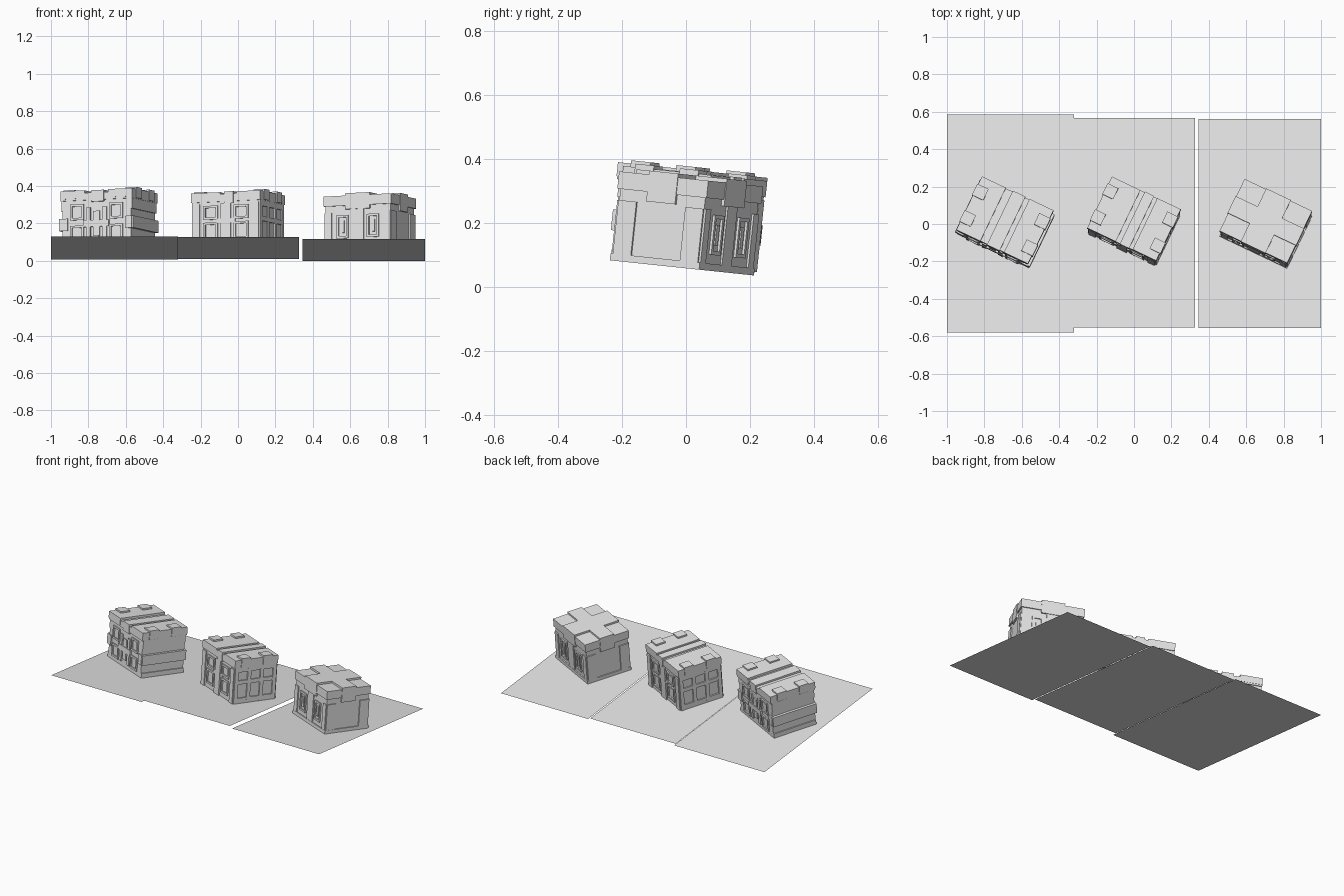
import bpy, bmesh, math
from mathutils import Matrix, Vector

if "Cube" in bpy.data.objects:
    bpy.data.objects.remove(bpy.data.objects["Cube"])

grey = bpy.data.materials.new("concrete_grey")
grey.diffuse_color = (0.8, 0.8, 0.8, 1)
grey.use_nodes = True
grey.node_tree.nodes["Principled BSDF"].inputs["Base Color"].default_value = grey.diffuse_color
TILT = Matrix.Rotation(math.radians(-6), 4, 'X')


def finish(name, bm, matrix):
    me = bpy.data.meshes.new(name)
    bm.to_mesh(me)
    bm.free()
    me.materials.append(grey)
    ob = bpy.data.objects.new(name, me)
    ob.matrix_world = matrix
    bpy.context.collection.objects.link(ob)


class Part:
    """Collects boxes into one named mesh in the frame of a building."""

    def __init__(self, name, matrix, w, d):
        self.name, self.matrix, self.w, self.d = name, matrix, w, d
        self.bm = bmesh.new()

    def box(self, x0, x1, y0, y1, z0, z1):
        mid = Vector(((x0 + x1) / 2, (y0 + y1) / 2, (z0 + z1) / 2))
        size = Matrix.Diagonal((x1 - x0, y1 - y0, z1 - z0, 1))
        bmesh.ops.create_cube(self.bm, size=1, matrix=Matrix.Translation(mid) @ size)

    def plate(self, side, t0, t1, z0, z1, out):
        """Raised plate on one wall, t runs along that wall."""
        w, d, e = self.w / 2, self.d / 2, 0.005
        if side in ("front", "back"):
            s = -1 if side == "front" else 1
            a, b = sorted((s * (d - e), s * (d + out)))
            self.box(t0, t1, a, b, z0, z1)
        else:
            s = -1 if side == "left" else 1
            a, b = sorted((s * (w - e), s * (w + out)))
            self.box(a, b, t0, t1, z0, z1)

    def frame(self, side, t, z0, z1, width, out=0.008, bar=0.012):
        """Window surround with a raised centre panel."""
        a, b = t - width / 2, t + width / 2
        self.plate(side, a, a + bar, z0, z1, out)
        self.plate(side, b - bar, b, z0, z1, out)
        self.plate(side, a + bar, b - bar, z0, z0 + bar, out)
        self.plate(side, a + bar, b - bar, z1 - bar, z1, out)

    def done(self):
        finish(self.name, self.bm, self.matrix)


# Ground sheets, tilted and single sided in thickness
SHEETS = [("left", -1.0, -0.32, -0.58, 0.585, 0.068),
          ("middle", -0.32, 0.325, -0.553, 0.567, 0.070),
          ("right", 0.345, 1.0, -0.557, 0.562, 0.0588)]
for name, x0, x1, y0, y1, z in SHEETS:
    bm = bmesh.new()
    c = math.cos(math.radians(6))
    bm.faces.new([bm.verts.new((x, y / c, 0)) for x, y in
                  ((x0, y0), (x1, y0), (x1, y1), (x0, y1))])
    finish(name + "_ground", bm, Matrix.Translation((0, 0, z)) @ TILT)


def place(x, y, z):
    return (Matrix.Translation((0, 0, z)) @ TILT @ Matrix.Translation((x, y, 0))
            @ Matrix.Rotation(math.radians(-25.5), 4, 'Z'))


SIGNS = (-1, 1)
LONG, SHORT = ("front", "back"), ("left", "right")

# ---- Right building: cross roof ----
M = place(0.705, -0.013, 0.0588)
w, d = 0.385, 0.295
p = Part("cross_building_walls", M, w, d)
p.box(-w / 2, w / 2, -d / 2, d / 2, 0, 0.27)
p.box(-0.2, 0.2, -0.155, 0.155, 0, 0.022)
p.done()

p = Part("cross_building_roof", M, w, d)
for sx in SIGNS:
    for sy in SIGNS:
        x, y = sorted((sx * 0.07, sx * 0.2)), sorted((sy * 0.048, sy * 0.155))
        p.box(*x, *y, 0.225, 0.279)
p.box(-0.073, 0.073, -0.158, 0.158, 0.205, 0.291)
p.box(-0.203, 0.203, -0.05, 0.05, 0.195, 0.291)
p.done()

p = Part("cross_building_trim", M, w, d)
for side in LONG:
    for s in SIGNS:
        p.frame(side, s * 0.09, 0.05, 0.175, 0.07)
        p.plate(side, s * 0.09 - 0.01, s * 0.09 + 0.01, 0.08, 0.145, 0.006)
        a, b = sorted((s * 0.155, s * 0.193))
        p.plate(side, a, b, 0.02, 0.19, 0.007)
    p.plate(side, -0.035, 0.035, 0.02, 0.205, 0.006)
for side in SHORT:
    for s in SIGNS:
        a, b = sorted((s * 0.085, s * 0.1475))
        p.plate(side, a, b, 0.02, 0.19, 0.007)
p.done()

# ---- Middle building: window grid on the sides ----
M = place(0.0, -0.001, 0.070)
w, d = 0.39, 0.295
p = Part("window_building_walls", M, w, d)
p.box(-w / 2, w / 2, -d / 2, d / 2, 0, 0.27)
p.done()

p = Part("window_building_roof", M, w, d)
p.box(-0.204, 0.204, -0.153, 0.153, 0.235, 0.276)
p.box(-0.204, -0.035, -0.153, 0.153, 0.27, 0.286)
p.box(0.065, 0.204, -0.153, 0.153, 0.27, 0.286)
p.box(-0.01, 0.045, -0.156, 0.156, 0.225, 0.288)
for sx in SIGNS:
    for sy in SIGNS:
        x, y = sorted((sx * 0.145, sx * 0.209)), sorted((sy * 0.045, sy * 0.11))
        p.box(*x, *y, 0.24, 0.297)
p.done()

p = Part("window_building_trim", M, w, d)
for side in SHORT:
    # upright and cross bars leave a two by three grid of openings
    for t in (-0.135, -0.045, 0.045, 0.135):
        p.plate(side, t - 0.0125, t + 0.0125, 0, 0.235, 0.008)
    for z0, z1 in ((0, 0.035), (0.125, 0.15), (0.205, 0.235)):
        p.plate(side, -0.1475, 0.1475, z0, z1, 0.0075)
for side in LONG:
    for s in SIGNS:
        p.frame(side, s * 0.09, 0.03, 0.125, 0.085)
        p.frame(side, s * 0.09, 0.14, 0.215, 0.085)
        a, b = sorted((s * 0.155, s * 0.195))
        p.plate(side, a, b, 0, 0.225, 0.007)
    p.plate(side, -0.03, 0.03, 0, 0.225, 0.009)
    p.plate(side, -0.055, 0.055, 0.12, 0.145, 0.007)
p.done()

# ---- Left building: banded sides and ridged roof ----
M = place(-0.69, -0.010, 0.068)
w, d = 0.405, 0.30
p = Part("banded_building_walls", M, w, d)
p.box(-w / 2, w / 2, -d / 2, d / 2, 0, 0.28)
p.done()

p = Part("banded_building_roof", M, w, d)
p.box(-0.212, 0.212, -0.157, 0.157, 0.245, 0.284)
for s in SIGNS:
    x = sorted((s * 0.07, s * 0.212))
    p.box(*x, -0.159, 0.159, 0.255, 0.298)
    for sy in SIGNS:
        x, y = sorted((s * 0.15, s * 0.217)), sorted((sy * 0.045, sy * 0.112))
        p.box(*x, *y, 0.25, 0.308)
p.box(-0.03, 0.045, -0.161, 0.161, 0.235, 0.296)
p.done()

p = Part("banded_building_trim", M, w, d)
for side in SHORT:
    p.plate(side, -0.155, 0.155, 0.085, 0.15, 0.018)
    p.plate(side, -0.15, 0.15, 0.19, 0.245, 0.007)
    p.plate(side, -0.15, 0.15, 0, 0.03, 0.007)
for side in LONG:
    for s in SIGNS:
        p.frame(side, s * 0.115, 0.025, 0.11, 0.08)
        p.frame(side, s * 0.115, 0.14, 0.225, 0.08)
        a, b = sorted((s * 0.17, s * 0.21))
        p.plate(side, a, b, 0.085, 0.15, 0.008)
        a, b = sorted((s * 0.035, s * 0.06))
        p.plate(side, a, b, 0.03, 0.205, 0.009)
    p.plate(side, -0.075, 0.075, 0.1, 0.135, 0.012)
    p.plate(side, -0.02, 0.02, 0.05, 0.185, 0.008)
p.done()
